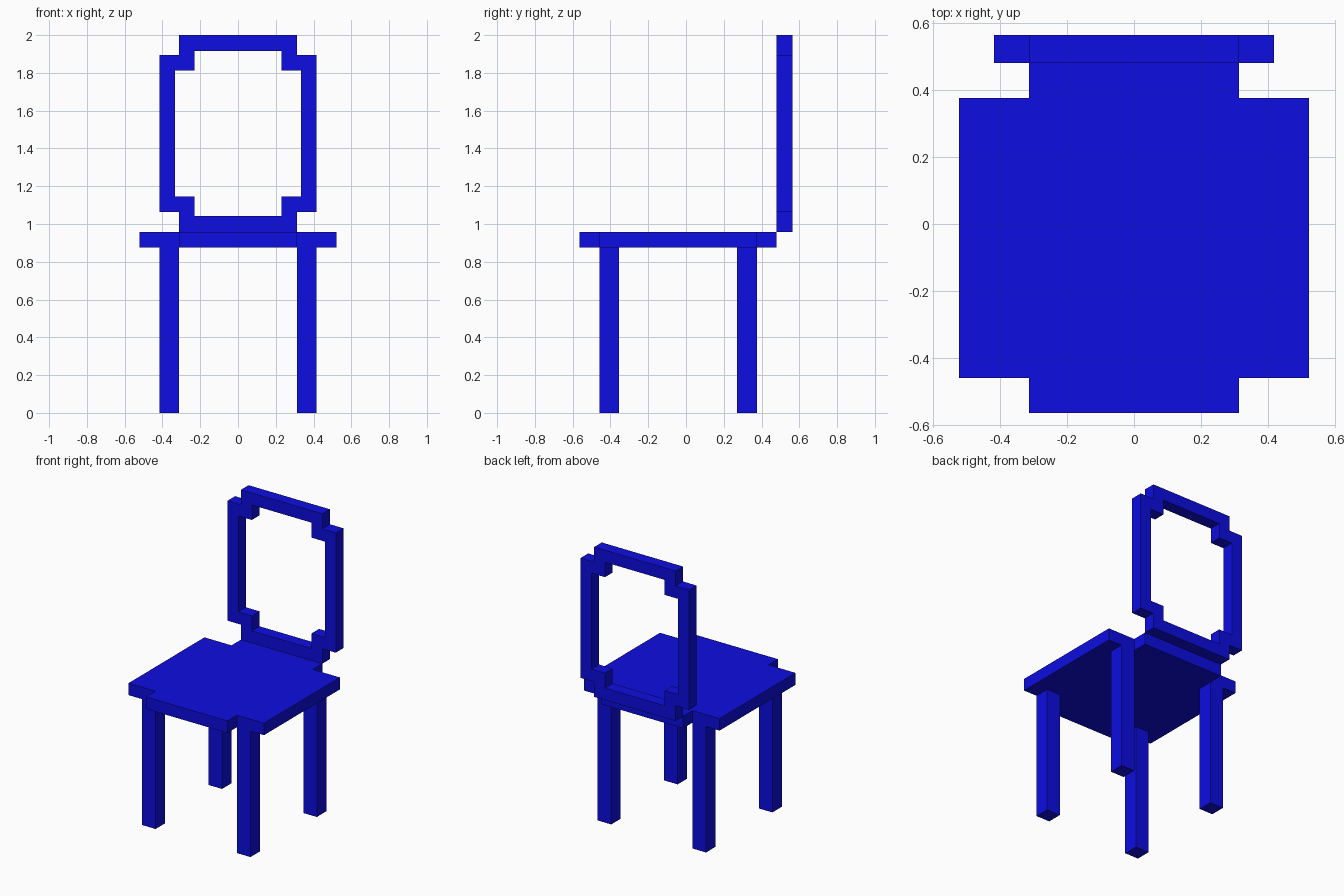
import bpy, bmesh
from mathutils import Vector

if "Cube" in bpy.data.objects:
    bpy.data.objects.remove(bpy.data.objects["Cube"])

U = 1 / 48  # modelling grid step

blue = bpy.data.materials.new("blue_paint")
blue.diffuse_color = (0.004, 0.004, 0.75, 1)
blue.use_nodes = True
blue.node_tree.nodes["Principled BSDF"].inputs["Base Color"].default_value = blue.diffuse_color


def stepped(half, lo, hi, half_steps):
    """Closed loop of a rectangle whose corners are cut as stairs (5-unit steps)."""
    right = []
    for i in range(half_steps + 1):
        x = half - 5 * (half_steps - i)
        if i:
            right.append((x, hi - 5 * i))
            if i == half_steps:
                break
            right.append((x + 5, hi - 5 * i))
        else:
            right += [(x, hi), (x, hi - 5), (x + 5, hi - 5)][:2]
            right.append((x + 5, hi - 5))
    # drop repeats, then mirror vertically and horizontally
    right = list(dict.fromkeys(right))
    right += [(x, lo + hi - y) for x, y in reversed(right)]
    return right + [(-x, y) for x, y in reversed(right)]


def extrude_faces(name, verts, faces, direction):
    bm = bmesh.new()
    vs = [bm.verts.new(Vector(v) * U) for v in verts]
    fs = [bm.faces.new([vs[i] for i in f]) for f in faces]
    ext = bmesh.ops.extrude_face_region(bm, geom=fs, use_keep_orig=True)["geom"]
    moved = [g for g in ext if isinstance(g, bmesh.types.BMVert)]
    bmesh.ops.translate(bm, verts=moved, vec=Vector(direction) * U)
    bmesh.ops.recalc_face_normals(bm, faces=bm.faces)
    mesh = bpy.data.meshes.new(name)
    bm.to_mesh(mesh)
    bm.free()
    mesh.materials.append(blue)
    obj = bpy.data.objects.new(name, mesh)
    bpy.context.collection.objects.link(obj)
    return obj


# Seat: slab with two-step stair corners
loop = stepped(25, -27, 23, 2)
extrude_faces("seat", [(x, y, 42) for x, y in loop], [range(len(loop))], (0, 0, 4))

# Legs: square posts under the inner stair corners
for row, y in (("front", -22), ("back", 13)):
    for side, x in (("left", -20), ("right", 15)):
        corners = [(x, y, 0), (x + 5, y, 0), (x + 5, y + 5, 0), (x, y + 5, 0)]
        extrude_faces(f"{row}_leg_{side}", corners, [range(4)], (0, 0, 42))

# Backrest: ring between an outer stepped loop and the same loop inset by 4
outer = stepped(20, 46, 96, 1)
inner = stepped(16, 50, 92, 1)
n = len(outer)
verts = [(x, 23, z) for x, z in outer + inner]
ring = [(i, (i + 1) % n, n + (i + 1) % n, n + i) for i in range(n)]
extrude_faces("backrest_frame", verts, ring, (0, 4, 0))
